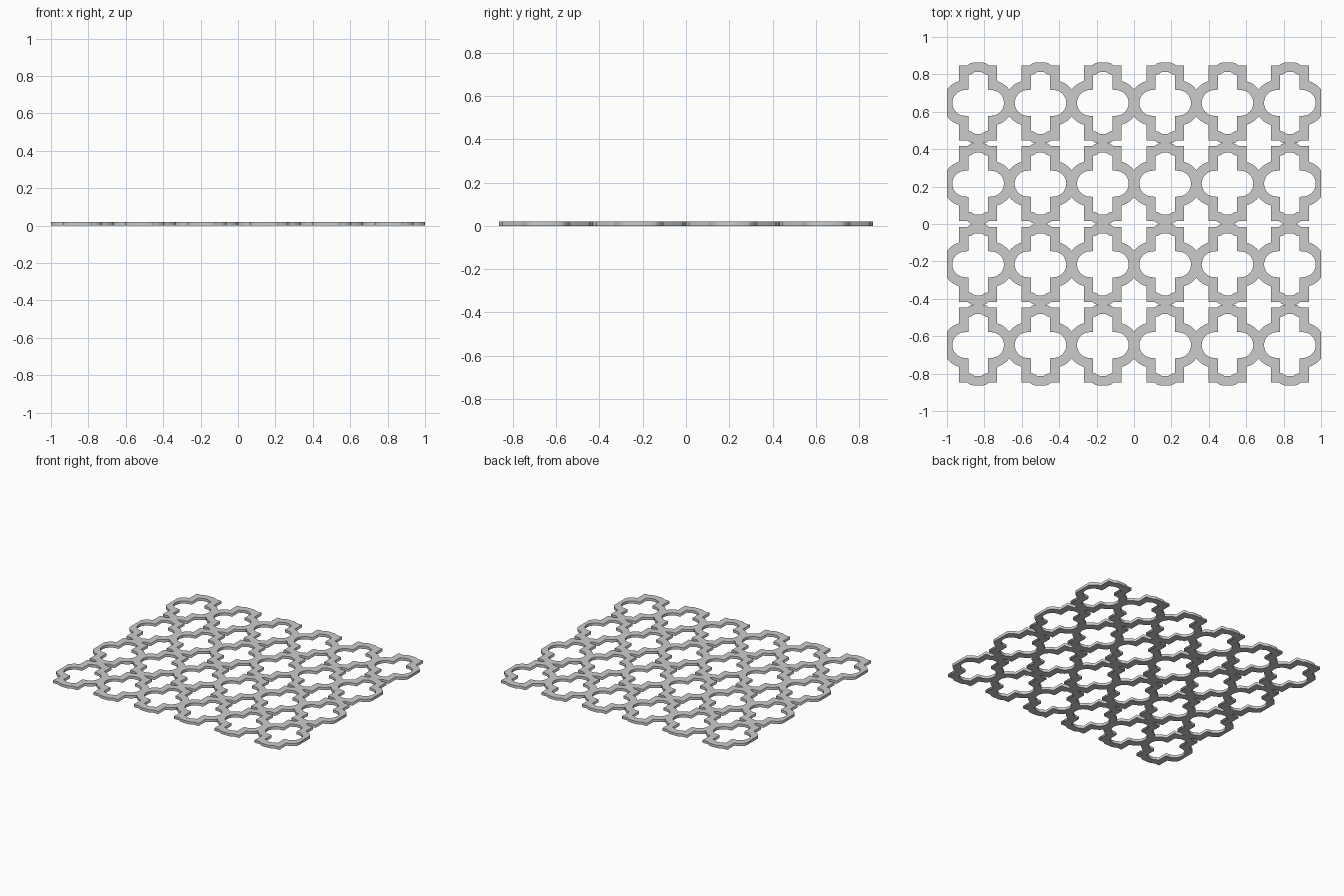
import bpy
from math import sin, cos, asin, acos, radians

if "Cube" in bpy.data.objects:
    bpy.data.objects.remove(bpy.data.objects["Cube"])

PX, PY = 1 / 3, 0.4315      # tile pitch
HX, HY = PX / 2, PY / 2     # tile half size
T = 0.02                    # thickness
CX = 0.069                  # side lobe centre


def arc(r, a0, a1, n):
    return [(CX + r * cos(a0 + (a1 - a0) * i / n), r * sin(a0 + (a1 - a0) * i / n))
            for i in range(n + 1)]


def mirror_quarter(q):
    # quarter runs from the right side up to the top
    half = q + [(-x, y) for x, y in reversed(q)]
    full = half + [(-x, -y) for x, y in half]
    out = []
    for p in full:
        if not out or abs(p[0] - out[-1][0]) + abs(p[1] - out[-1][1]) > 1e-5:
            out.append(p)
    if abs(out[0][0] - out[-1][0]) + abs(out[0][1] - out[-1][1]) < 1e-5:
        out.pop()
    return out


# outer outline: clipped round lobe, square shoulder, small raised crown
R = 0.121
outer = mirror_quarter(arc(R, acos((HX - CX) / R), acos((0.101 - CX) / R), 5)
                       + [(0.101, 0.201), (0.058, 0.201), (0.050, 0.206),
                          (0.043, 0.211), (0.034, 0.2145), (0.024, HY)])

# inner opening: round side lobes and narrower, slightly arched ends
inner = mirror_quarter(arc(0.069, 0, radians(90), 8)
                       + [(0.052, 0.071), (0.052, 0.150), (0.040, 0.152),
                          (0.030, 0.157), (0.022, 0.163), (0.012, 0.166)])

# one lattice tile as a filled, extruded profile
curve = bpy.data.curves.new("lattice_tile", 'CURVE')
curve.dimensions = '2D'
curve.fill_mode = 'BOTH'
curve.extrude = T / 2
for loop in (outer, inner):
    s = curve.splines.new('POLY')
    s.points.add(len(loop) - 1)
    for p, (x, y) in zip(s.points, loop):
        p.co = (x, y, 0, 1)
    s.use_cyclic_u = True
tile = bpy.data.objects.new("lattice_panel", curve)
bpy.context.collection.objects.link(tile)
bpy.context.view_layer.objects.active = tile
tile.select_set(True)
bpy.ops.object.convert(target='MESH')
panel = bpy.context.object
panel.location = (-2.5 * PX, -1.5 * PY, T / 2)

# repeat the tile over the panel: 6 columns, 4 rows
for name, count, step in (("columns", 6, (PX, 0, 0)), ("rows", 4, (0, PY, 0))):
    m = panel.modifiers.new(name, 'ARRAY')
    m.count = count
    m.use_relative_offset = False
    m.use_constant_offset = True
    m.constant_offset_displace = step
